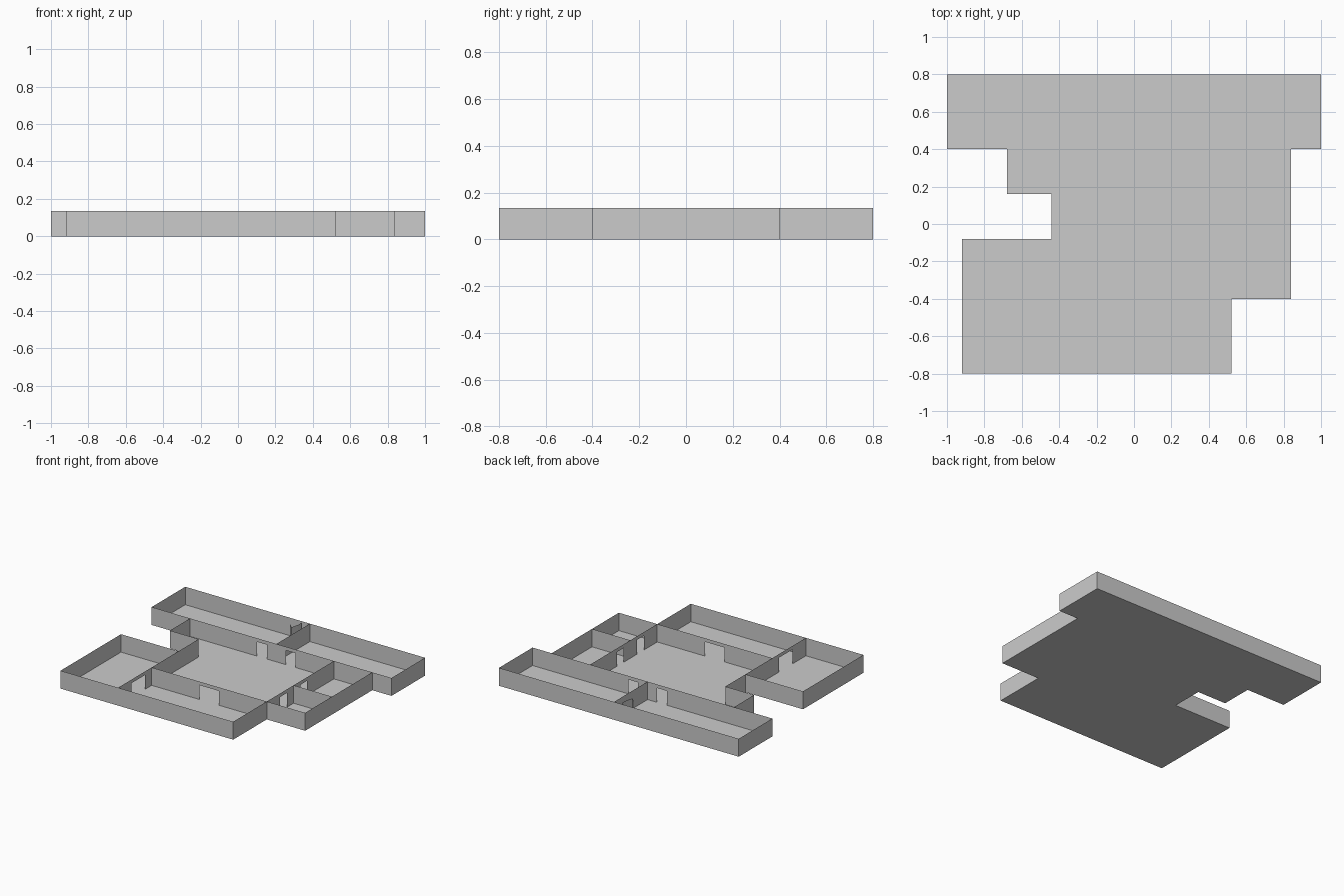
import bpy

if "Cube" in bpy.data.objects:
    bpy.data.objects.remove(bpy.data.objects["Cube"])

H = 0.135      # wall height
DOOR = 0.108   # door opening height


def sheet_object(name, quads):
    """One object made of flat quads."""
    verts, faces = [], []
    for q in quads:
        n = len(verts)
        verts += q
        faces.append((n, n + 1, n + 2, n + 3))
    mesh = bpy.data.meshes.new(name)
    mesh.from_pydata(verts, [], faces)
    ob = bpy.data.objects.new(name, mesh)
    bpy.context.collection.objects.link(ob)
    return ob


def panel(a, b, z0=0.0, z1=H):
    """Upright sheet between two plan points."""
    return [(*a, z0), (*b, z0), (*b, z1), (*a, z1)]


def wall(name, axis, at, start, end, doors=()):
    """Straight wall along an axis, with doorways under a lintel."""
    def pt(t):
        return (t, at) if axis == 'x' else (at, t)
    quads, t = [], start
    for d0, d1 in doors:
        quads.append(panel(pt(t), pt(d0)))
        quads.append(panel(pt(d0), pt(d1), DOOR, H))
        t = d1
    quads.append(panel(pt(t), pt(end)))
    return sheet_object(name, quads)


# Floors of the rooms: x0, x1, y0, y1
rooms = {
    "back_room": (-1, 1, 0.4, 0.8),
    "alcove": (-0.68, -0.44, 0.16, 0.4),
    "main_room": (-0.44, 0.52, -0.4, 0.4),
    "side_rooms": (0.52, 0.84, -0.4, 0.4),
    "front_room": (-0.44, 0.52, -0.8, -0.4),
    "left_room": (-0.92, -0.44, -0.8, -0.08),
}
for name, (x0, x1, y0, y1) in rooms.items():
    sheet_object(name + "_floor",
                 [[(x0, y0, 0), (x1, y0, 0), (x1, y1, 0), (x0, y1, 0)]])

# Walls running left to right
wall("back_wall", 'x', 0.8, -1, 1)
wall("back_room_front_wall", 'x', 0.4, -1, 1, [(-0.12, -0.04), (0.12, 0.2)])
wall("alcove_front_wall", 'x', 0.16, -0.68, -0.44)
wall("left_room_back_wall", 'x', -0.08, -0.92, -0.44)
wall("side_room_divider", 'x', -0.08, 0.52, 0.84)
wall("main_room_front_wall", 'x', -0.4, -0.44, 0.52, [(-0.04, 0.12)])
wall("side_room_front_wall", 'x', -0.4, 0.52, 0.84)
wall("front_wall", 'x', -0.8, -0.92, 0.52)

# Walls running front to back
wall("back_room_left_wall", 'y', -1, 0.4, 0.8)
wall("back_room_right_wall", 'y', 1, 0.4, 0.8)
wall("back_room_divider", 'y', 0.04, 0.4, 0.8)
wall("left_room_left_wall", 'y', -0.92, -0.8, -0.08)
wall("alcove_left_wall", 'y', -0.68, 0.16, 0.4)
wall("main_room_left_wall", 'y', -0.44, -0.8, 0.16, [(-0.64, -0.48)])
wall("main_room_right_wall", 'y', 0.52, -0.8, 0.4, [(-0.24, -0.16), (0.0, 0.08)])
wall("side_room_right_wall", 'y', 0.84, -0.4, 0.4)

# Small screen standing in the back room
sheet_object("small_screen", [
    panel((-0.07, 0.72), (-0.03, 0.68)),
    panel((-0.03, 0.68), (-0.015, 0.74)),
    panel((-0.015, 0.74), (-0.015, 0.78)),
])
